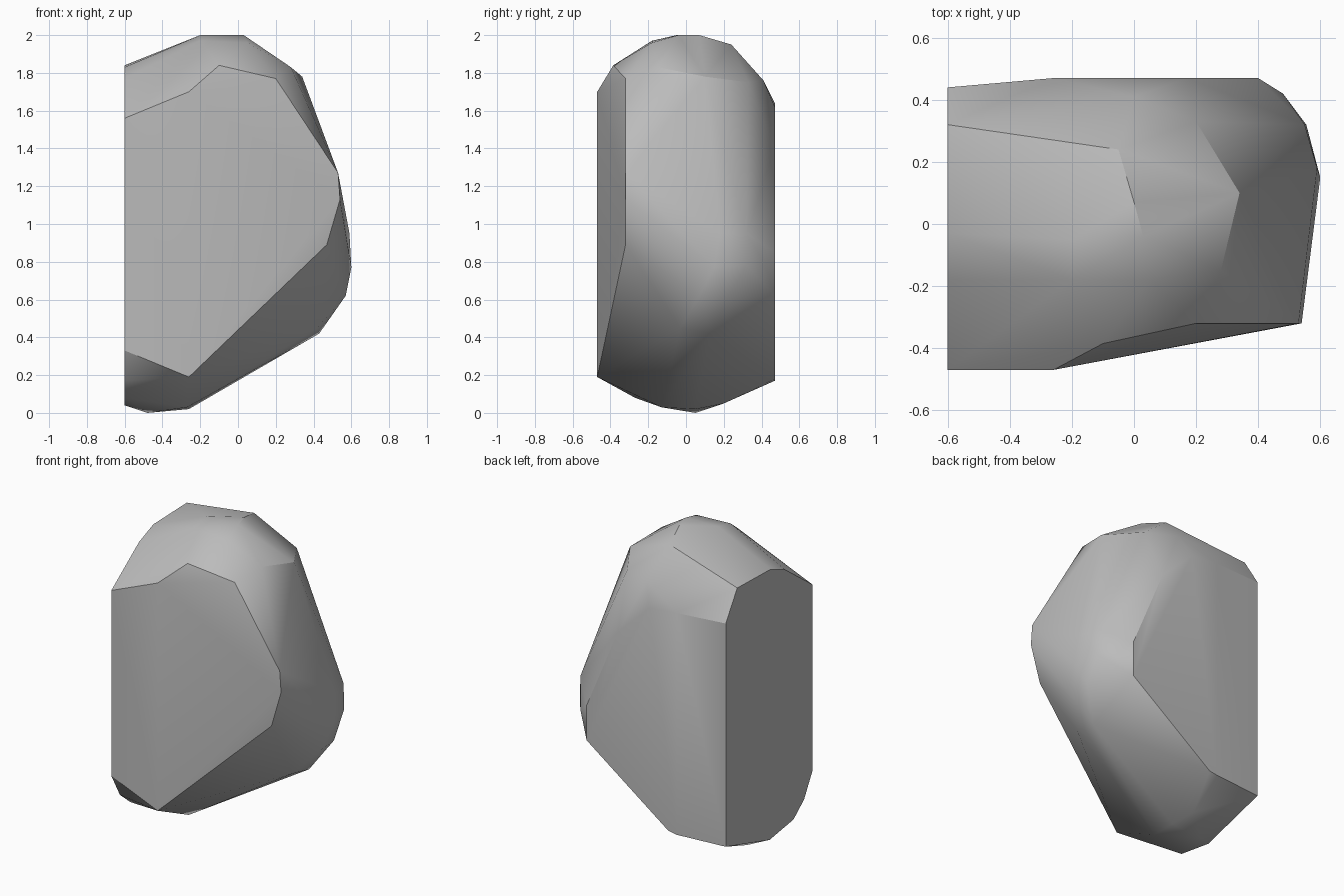
import bpy
import bmesh
from math import radians

default_cube = bpy.data.objects.get("Cube")
if default_cube:
    bpy.data.objects.remove(default_cube, do_unlink=True)


def make_material(name, value):
    material = bpy.data.materials.new(name)
    colour = (value, value, value, 1)
    material.use_nodes = True
    material.diffuse_color = colour
    shader = next(n for n in material.node_tree.nodes if n.type == "BSDF_PRINCIPLED")
    shader.inputs["Base Color"].default_value = colour
    return material


def convex_stone(name, corners, material, sharp_angle):
    """Wrap the corners in a convex skin and shade it, keeping hard edges."""
    bm = bmesh.new()
    for corner in corners:
        bm.verts.new(corner)
    hull = bmesh.ops.convex_hull(bm, input=bm.verts)
    unused = {g for g in hull["geom_interior"] + hull["geom_unused"]
              if isinstance(g, bmesh.types.BMVert)}
    bmesh.ops.delete(bm, geom=list(unused), context="VERTS")
    # Merge the triangles of each truly flat side into one face
    bmesh.ops.dissolve_limit(bm, angle_limit=radians(1), verts=bm.verts, edges=bm.edges)
    bmesh.ops.recalc_face_normals(bm, faces=bm.faces)
    mesh = bpy.data.meshes.new(name)
    bm.to_mesh(mesh)
    bm.free()
    mesh.materials.append(material)
    stone = bpy.data.objects.new(name, mesh)
    bpy.context.collection.objects.link(stone)
    bpy.ops.object.select_all(action="DESELECT")
    stone.select_set(True)
    bpy.context.view_layer.objects.active = stone
    bpy.ops.object.shade_smooth_by_angle(angle=sharp_angle)
    return stone


# Flat cut end, outline in y and z
cut_end = [(-0.6, y, z) for y, z in (
    (-.47, .33), (-.47, 1.56), (-.34, 1.65), (-.18, 1.77), (-.03, 1.83), (.32, 1.84),
    (.44, 1.65), (.44, .17), (-.02, .04), (-.27, .08), (-.38, .17))]

# Flat back, outline in x and z
back_side = [(x, .47, z) for x, z in (
    (-.26, .17), (-.2, .18), (.4, .62), (.4, .85), (.17, 1.4), (-.06, 1.62), (-.26, 1.64))]

# Front plane, slanting back beyond a vertical crease
front_side = [
    (-.26, -.47, .19), (-.26, -.47, 1.7), (-.1, -.385, 1.84), (.2, -.32, 1.77),
    (.53, -.32, 1.27), (.54, -.32, 1.13), (.47, -.32, .89)]

# Rounded crown
crown = [
    (-.2, -.05, 2), (.03, -.04, 2), (0, .07, 2), (-.2, -.18, 1.97), (.05, -.18, 1.96),
    (-.05, .24, 1.95), (.28, -.15, 1.83), (.34, .1, 1.78), (.2, .33, 1.75), (0, .41, 1.76)]

# Bulging nose, from low to high
nose = [
    (.42, -.03, .45), (.43, .13, .42), (.57, .07, .62), (.55, .22, .61), (.42, .38, .6),
    (.6, .15, .77), (.48, .42, .78), (.555, .32, .78), (.59, .18, .95), (.55, .32, .95)]

# Rounded foot
foot = [(-.48, .05, 0), (-.27, -.13, .03), (-.26, .05, .02), (-.3, .2, .05)]

stone_grey = make_material("stone_grey", 0.5)
convex_stone("boulder", cut_end + back_side + front_side + crown + nose + foot,
             stone_grey, radians(30))
